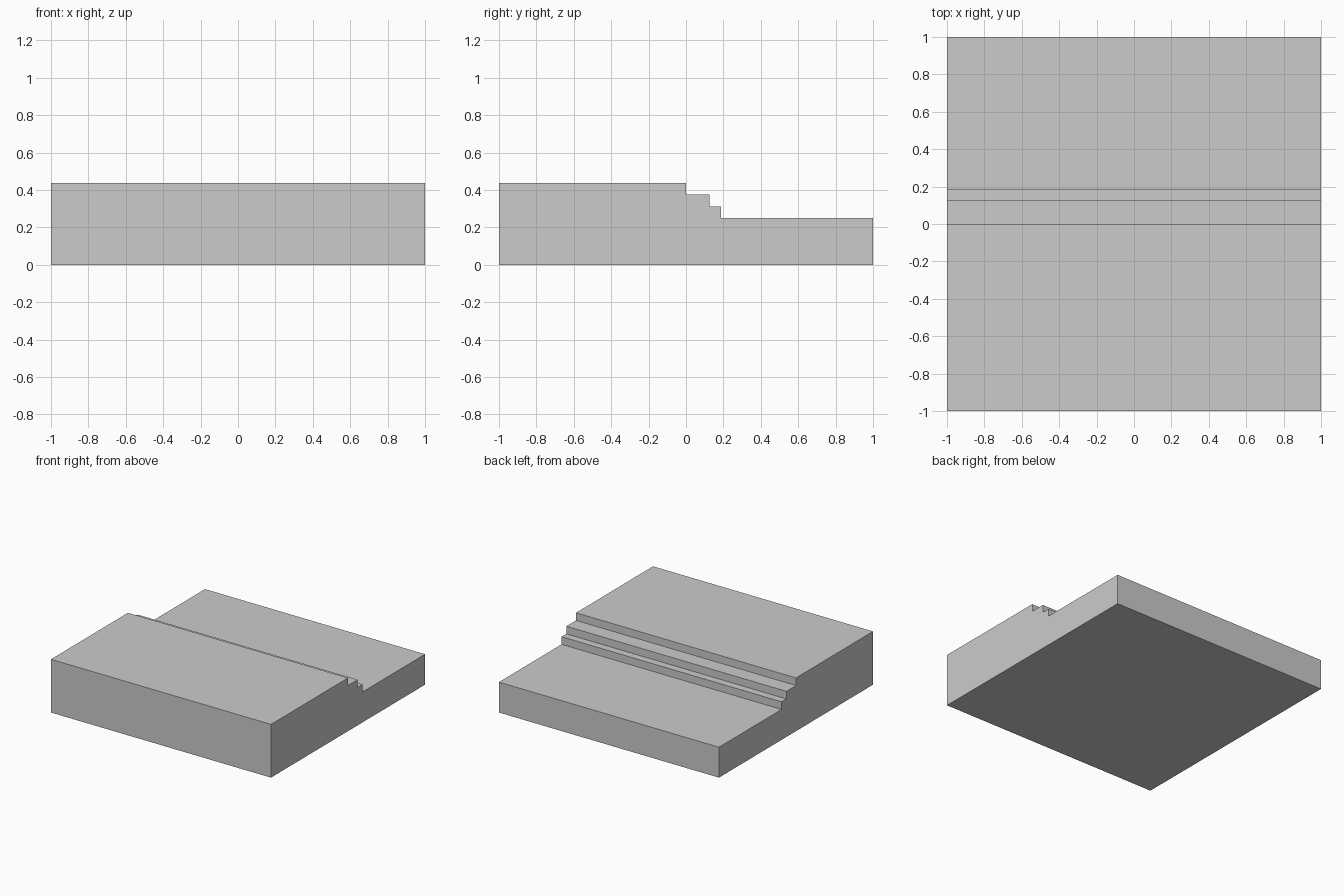
import bpy
import bmesh

if "Cube" in bpy.data.objects:
    bpy.data.objects.remove(bpy.data.objects["Cube"])

# Side profile (y, z): high platform, two narrow steps, low platform
profile = [(-1, 0), (1, 0), (1, 0.25), (0.1875, 0.25), (0.1875, 0.3125),
           (0.125, 0.3125), (0.125, 0.375), (0, 0.375), (0, 0.4375), (-1, 0.4375)]

# Extrude the profile across the full width
bm = bmesh.new()
face = bm.faces.new([bm.verts.new((-1, y, z)) for y, z in profile])
result = bmesh.ops.extrude_face_region(bm, geom=[face], use_keep_orig=True)
new_verts = [v for v in result["geom"] if isinstance(v, bmesh.types.BMVert)]
bmesh.ops.translate(bm, verts=new_verts, vec=(2, 0, 0))
bmesh.ops.recalc_face_normals(bm, faces=bm.faces[:])

mesh = bpy.data.meshes.new("stepped_platform")
bm.to_mesh(mesh)
bm.free()
bpy.context.collection.objects.link(bpy.data.objects.new("stepped_platform", mesh))
